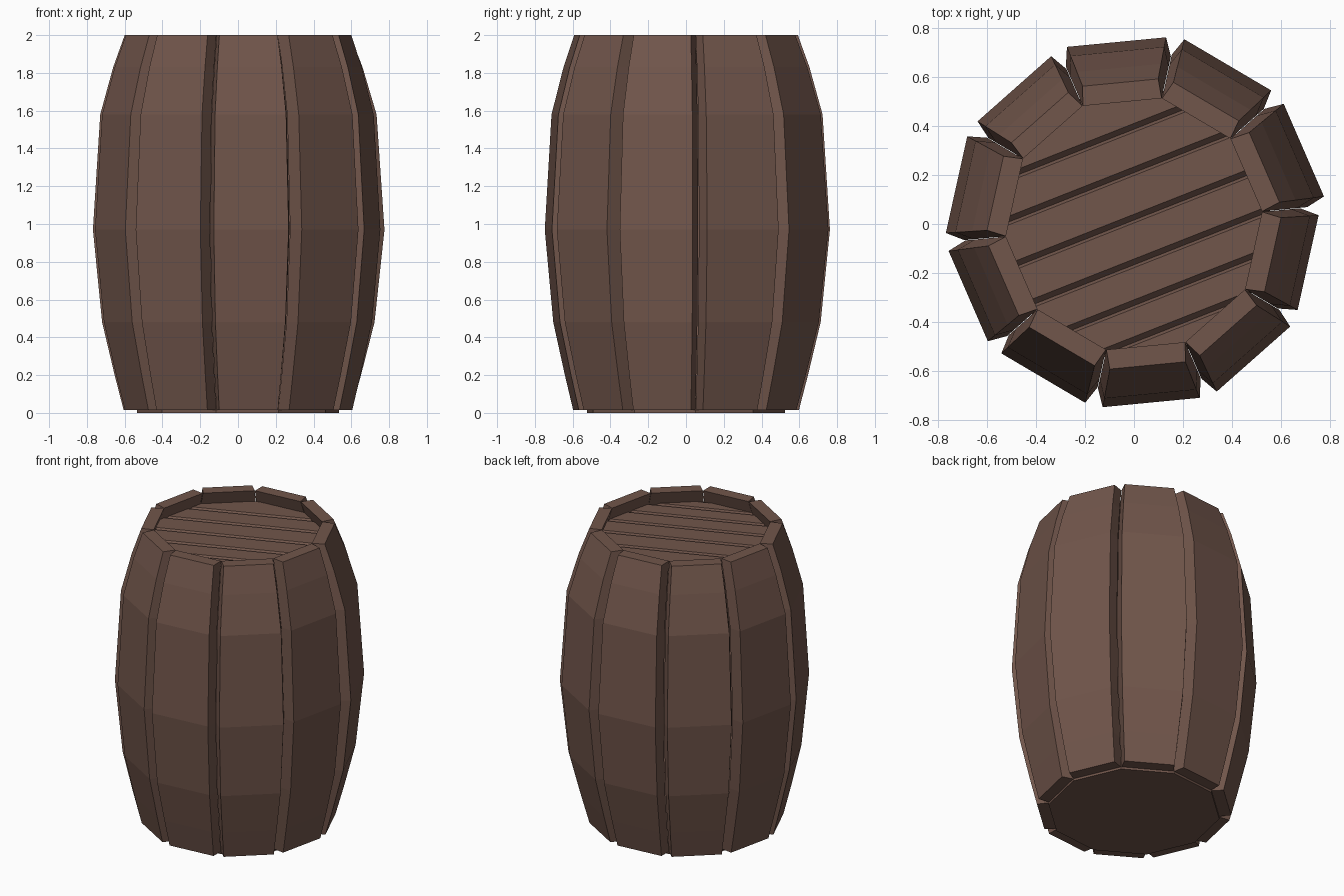
import bpy, bmesh, math
from mathutils import Vector, Matrix

if "Cube" in bpy.data.objects:
    bpy.data.objects.remove(bpy.data.objects["Cube"])

wood = bpy.data.materials.new("dark_wood")
wood.diffuse_color = (0.165, 0.092, 0.070, 1)
wood.use_nodes = True
wood.node_tree.nodes["Principled BSDF"].inputs["Base Color"].default_value = wood.diffuse_color

STAVES = 10
STEP = 2 * math.pi / STAVES
START = math.radians(-84.5)
THICK = 0.08
TAN = math.tan(STEP / 2)

# outer profile of a stave: height, distance from the axis
PROFILE = [(0.015, 0.585), (0.2, 0.628), (0.48, 0.688), (0.97, 0.732),
           (1.58, 0.697), (1.83, 0.635), (2.0, 0.58)]
# extra bulge of each stave, for a hand-made look
BULGE = [0, 0.004, -0.004, 0.024, 0.022, 0.014, 0.005, 0.01, 0.006, -0.002]


def finish(bm, name):
    bmesh.ops.recalc_face_normals(bm, faces=bm.faces)
    mesh = bpy.data.meshes.new(name)
    bm.to_mesh(mesh)
    bm.free()
    mesh.materials.append(wood)
    obj = bpy.data.objects.new(name, mesh)
    bpy.context.collection.objects.link(obj)
    return obj


def loft(bm, rings):
    """Skin a list of closed rings and cap both ends."""
    rows = [[bm.verts.new(p) for p in ring] for ring in rings]
    n = len(rows[0])
    for a, b in zip(rows, rows[1:]):
        for i in range(n):
            j = (i + 1) % n
            bm.faces.new((a[i], a[j], b[j], b[i]))
    bm.faces.new(rows[0])
    bm.faces.new(rows[-1])


def clip_to_decagon(bm, apothem):
    for k in range(STAVES):
        a = START + k * STEP
        n = Vector((math.cos(a), math.sin(a), 0))
        cut = bmesh.ops.bisect_plane(
            bm, geom=bm.verts[:] + bm.edges[:] + bm.faces[:],
            plane_co=n * apothem, plane_no=n, clear_outer=True)
        edges = [e for e in cut["geom_cut"] if isinstance(e, bmesh.types.BMEdge)]
        if edges:
            bmesh.ops.holes_fill(bm, edges=edges)


# staves: bowed boards, narrower outside than inside so V gaps open between them
for k in range(STAVES):
    rings = []
    for z, r in PROFILE:
        r += BULGE[k] * max(0, (r - 0.58) / 0.152)
        inner = r - THICK
        w_in = inner * TAN - 0.001
        w_out = 0.155 + (r - 0.58) * 0.29
        rings.append([(inner, -w_in, z), (r, -w_out, z), (r, w_out, z), (inner, w_in, z)])
    bm = bmesh.new()
    loft(bm, rings)
    bmesh.ops.rotate(bm, verts=bm.verts, matrix=Matrix.Rotation(START + k * STEP, 3, "Z"))
    finish(bm, f"stave_{k + 1}")

# lid planks: chamfered boards running diagonally, trimmed to the barrel opening
LID_TOP, CH = 1.915, 0.022
SEAMS = [-0.56, -0.45, -0.31, -0.155, 0.015, 0.195, 0.36, 0.56]
for i, (y0, y1) in enumerate(zip(SEAMS, SEAMS[1:])):
    section = [(y0, LID_TOP - 0.07), (y1, LID_TOP - 0.07), (y1, LID_TOP - CH),
               (y1 - CH * 0.5, LID_TOP), (y0 + CH, LID_TOP), (y0, LID_TOP - CH)]
    bm = bmesh.new()
    loft(bm, [[(x, y, z) for y, z in section] for x in (-0.7, 0.7)])
    bmesh.ops.rotate(bm, verts=bm.verts, matrix=Matrix.Rotation(math.radians(21.5), 3, "Z"))
    clip_to_decagon(bm, 0.53)
    finish(bm, f"lid_plank_{i + 1}")

# bottom board: flat decagon that the barrel stands on
bm = bmesh.new()
corner = 0.51 / math.cos(STEP / 2)
angles = [START + (k + 0.5) * STEP for k in range(STAVES)]
loft(bm, [[(corner * math.cos(a), corner * math.sin(a), z) for a in angles]
          for z in (0.0, 0.08)])
finish(bm, "bottom_board")
